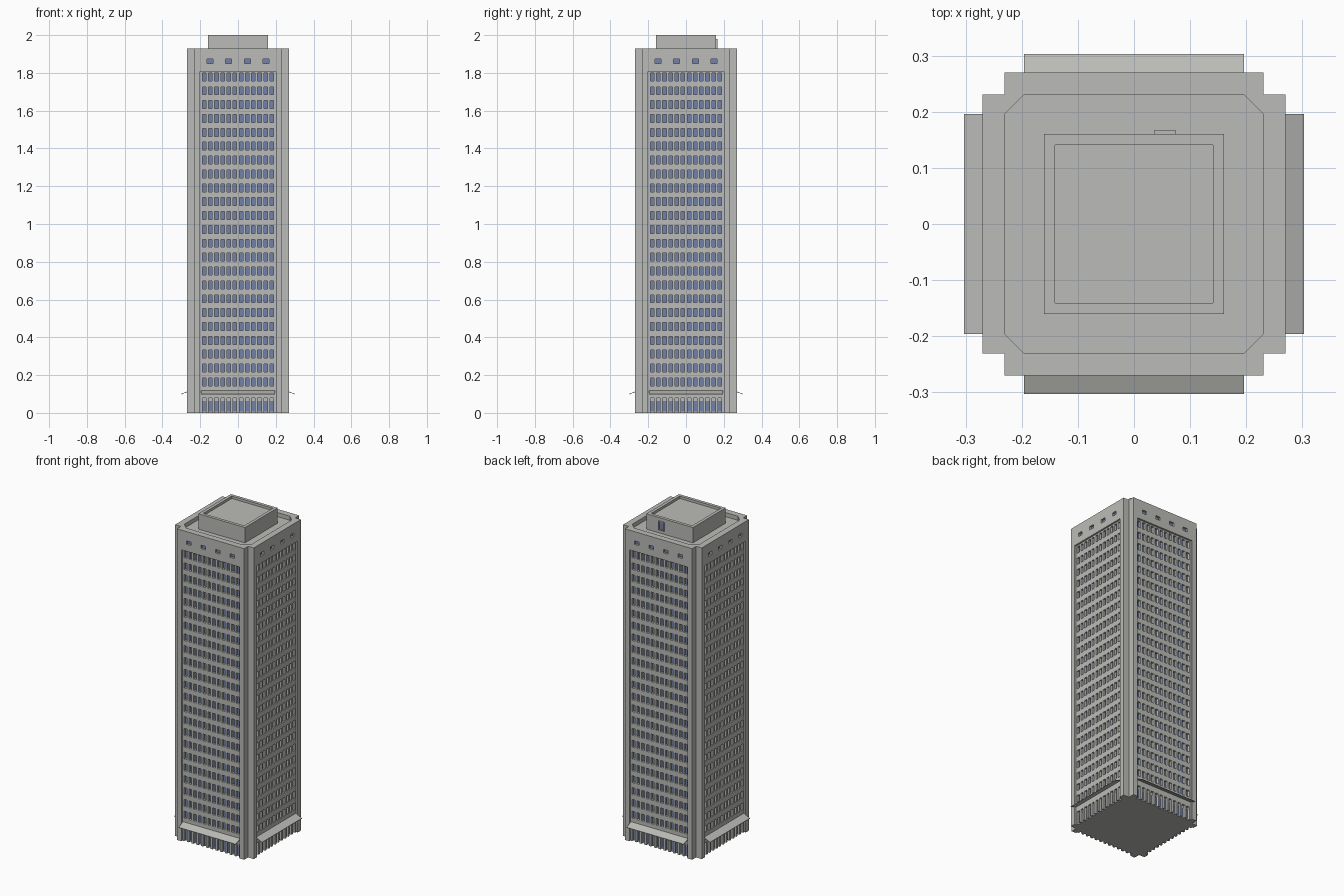
import bpy, bmesh, math
from mathutils import Matrix, Vector

cube = bpy.data.objects.get("Cube")
if cube:
    bpy.data.objects.remove(cube, do_unlink=True)


def material(name, rgb):
    m = bpy.data.materials.new(name)
    m.use_nodes = True
    m.diffuse_color = (*rgb, 1)
    m.node_tree.nodes["Principled BSDF"].inputs["Base Color"].default_value = (*rgb, 1)
    return m


CONCRETE = material("grey_concrete", (0.5, 0.5, 0.48))
GLASS = material("blue_glass", (0.17, 0.22, 0.39))


def box(bm, x0, x1, y0, y1, z0, z1):
    size = Matrix.Diagonal((x1 - x0, y1 - y0, z1 - z0, 1))
    mid = Matrix.Translation(((x0 + x1) / 2, (y0 + y1) / 2, (z0 + z1) / 2))
    return bmesh.ops.create_cube(bm, size=1, matrix=mid @ size)["verts"]


def prism(bm, points, direction):
    face = bm.faces.new([bm.verts.new(p) for p in points])
    top = bmesh.ops.extrude_face_region(bm, geom=[face], use_keep_orig=True)["geom"]
    bmesh.ops.translate(bm, vec=Vector(direction),
                        verts=[v for v in top if isinstance(v, bmesh.types.BMVert)])


def finish(bm, name, mat, sides=("",)):
    """Make one object, or one turned copy for each side of the tower."""
    bmesh.ops.recalc_face_normals(bm, faces=bm.faces)
    mesh = bpy.data.meshes.new(name)
    bm.to_mesh(mesh)
    bm.free()
    mesh.materials.append(mat)
    for i, side in enumerate(sides):
        ob = bpy.data.objects.new(side + name, mesh)
        ob.rotation_euler.z = i * math.pi / 2
        bpy.context.collection.objects.link(ob)


SIDES = ("front_", "left_", "back_", "right_")
FACE, WALL, PANE, CORE = -0.27, -0.259, -0.246, -0.231
EDGE, ROOF, TOP = 0.2, 1.905, 1.93
COLS, ROWS = 12, 23
PITCH, WIN_W = 0.0325, 0.019
FLOOR, WIN_H, FIRST = 0.0734, 0.042, 0.164
FIELD_TOP, SHOP_TOP = 1.808, 0.08

columns = [(i - (COLS - 1) / 2) * PITCH for i in range(COLS)]
rows = [FIRST + i * FLOOR for i in range(ROWS)]


def gaps(centres, size, start, end):
    """Solid spans left between a row of openings."""
    cuts = [start] + [c + s * size / 2 for c in centres for s in (-1, 1)] + [end]
    return list(zip(cuts[::2], cuts[1::2]))


# Core with the roof deck
bm = bmesh.new()
box(bm, CORE, -CORE, CORE, -CORE, 0, ROOF)
finish(bm, "tower_core", CONCRETE)

# Flanking piers, top band with vents, and chamfered parapet corner
bm = bmesh.new()
for s in (-1, 1):
    box(bm, *sorted((s * EDGE, -s * CORE)), FACE, CORE, 0, TOP)
vents = [-0.149, -0.05, 0.05, 0.149]
box(bm, -EDGE, EDGE, FACE, CORE, FIELD_TOP, 1.851)
box(bm, -EDGE, EDGE, FACE, CORE, 1.873, TOP)
for x0, x1 in gaps(vents, 0.032, -EDGE, EDGE):
    box(bm, x0, x1, FACE, CORE, 1.851, 1.873)
prism(bm, [(0.195, CORE, ROOF), (-CORE, CORE, ROOF), (-CORE, -0.195, ROOF)],
      (0, 0, TOP - ROOF))
finish(bm, "piers_and_parapet", CONCRETE, SIDES)

# Window wall: continuous mullions with spandrels between them
bm = bmesh.new()
for x0, x1 in gaps(columns, WIN_W, -EDGE, EDGE):
    box(bm, x0, x1, WALL, CORE, 0, FIELD_TOP)
spandrels = gaps(rows, WIN_H, SHOP_TOP, FIELD_TOP)
for x in columns:
    for z0, z1 in spandrels:
        box(bm, x - WIN_W / 2, x + WIN_W / 2, WALL, CORE, z0, z1)
    box(bm, x - WIN_W / 2, x + WIN_W / 2, PANE, CORE, 0.064, SHOP_TOP)
    box(bm, x - WIN_W / 2, x + WIN_W / 2, PANE, CORE, 0, 0.008)
finish(bm, "window_wall", CONCRETE, SIDES)

# Glazing behind the openings
bm = bmesh.new()
box(bm, -EDGE, EDGE, PANE + 0.001, CORE, 0.004, FIELD_TOP)
box(bm, -EDGE, EDGE, FACE + 0.012, CORE, 1.84, 1.88)
finish(bm, "window_glass", GLASS, SIDES)

# Sloping canopy over the ground floor
bm = bmesh.new()
prism(bm, [(-0.196, WALL, 0.118), (-0.196, -0.303, 0.1),
           (-0.196, -0.303, 0.097), (-0.196, WALL, 0.114)], (0.392, 0, 0))
finish(bm, "canopy", CONCRETE, SIDES)

# Rooftop plant room with a sunken top
bm = bmesh.new()
box(bm, -0.16, 0.16, -0.16, 0.16, ROOF, 2)
lid = max(bm.faces, key=lambda f: f.calc_center_median().z)
bmesh.ops.inset_region(bm, faces=[lid], thickness=0.027)
well = bmesh.ops.extrude_discrete_faces(bm, faces=[lid])["faces"][0]
bmesh.ops.translate(bm, verts=well.verts, vec=(0, 0, -0.015))
finish(bm, "plant_room", CONCRETE)

# Small hatch on the back of the plant room
bm = bmesh.new()
for x in (0.036, 0.07):
    box(bm, x, x + 0.005, 0.16, 0.167, 1.925, 1.98)
for z in (1.925, 1.975):
    box(bm, 0.041, 0.07, 0.16, 0.167, z, z + 0.005)
finish(bm, "hatch_frame", CONCRETE)
bm = bmesh.new()
box(bm, 0.041, 0.07, 0.16, 0.162, 1.93, 1.975)
finish(bm, "hatch_glass", GLASS)
